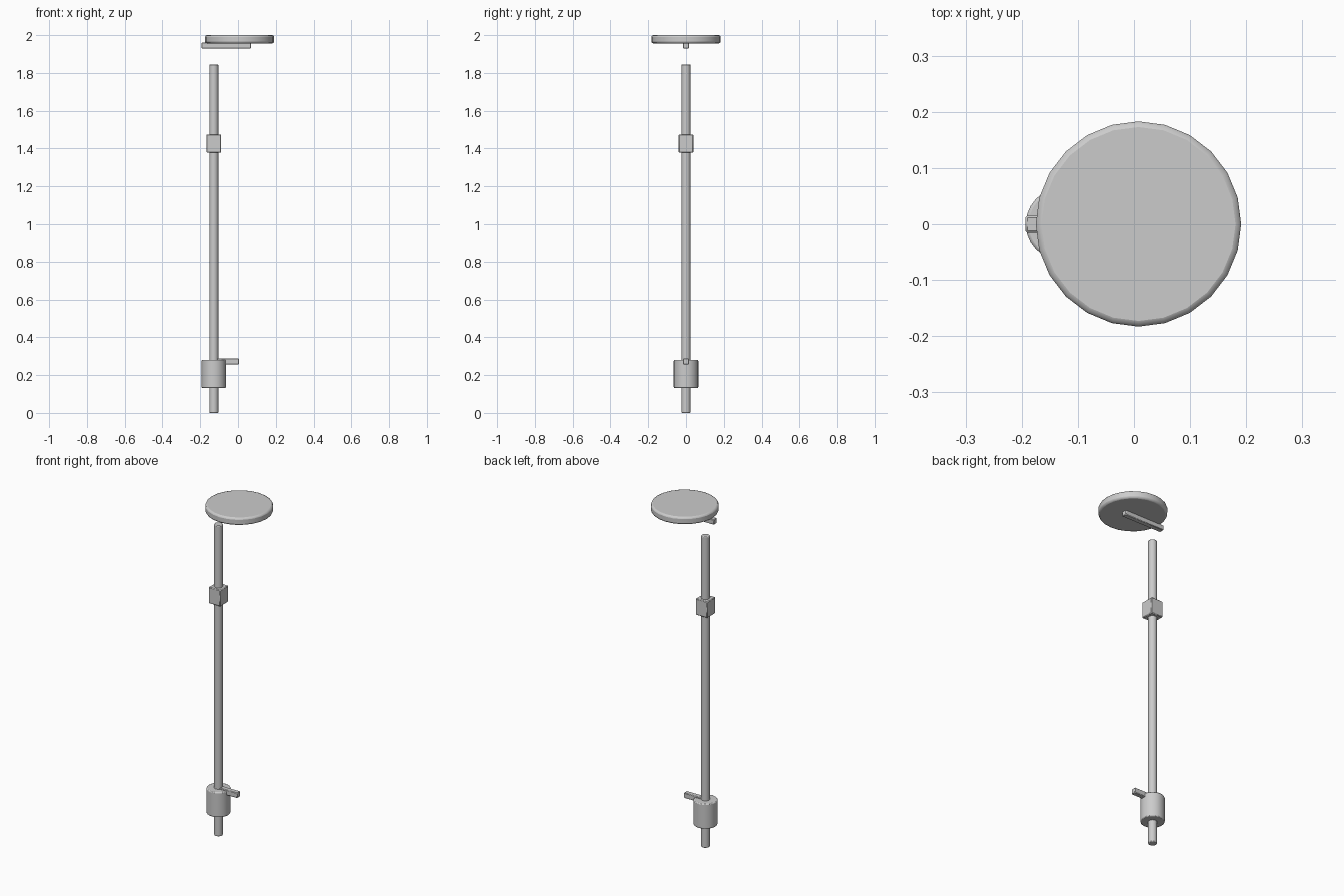
import bpy, math

if "Cube" in bpy.data.objects:
    bpy.data.objects.remove(bpy.data.objects["Cube"], do_unlink=True)

grey = bpy.data.materials.new("plain grey")
grey.use_nodes = True
color = (0.6, 0.6, 0.6, 1)
grey.diffuse_color = color
grey.node_tree.nodes["Principled BSDF"].inputs["Base Color"].default_value = color

POLE_X = -0.128


def finish(name, bevel, segments=2):
    """Name, colour, bevel and smooth the active object."""
    ob = bpy.context.object
    ob.name = name
    ob.data.materials.append(grey)
    mod = ob.modifiers.new("Soft edges", "BEVEL")
    mod.width = bevel
    mod.segments = segments
    mod.limit_method = "ANGLE"
    mod.angle_limit = math.radians(40)
    bpy.ops.object.shade_smooth_by_angle(angle=math.radians(35))
    return ob


def cylinder(name, x, radius, bottom, top, sides, bevel):
    bpy.ops.mesh.primitive_cylinder_add(
        vertices=sides, radius=radius, depth=top - bottom,
        location=(x, 0, (bottom + top) / 2))
    return finish(name, bevel)


def box(name, x0, x1, half_y, bottom, top, bevel):
    bpy.ops.mesh.primitive_cube_add(
        size=1, location=((x0 + x1) / 2, 0, (bottom + top) / 2))
    ob = bpy.context.object
    ob.scale = (x1 - x0, half_y * 2, top - bottom)
    bpy.ops.object.transform_apply(location=False, rotation=False, scale=True)
    return finish(name, bevel, 1)


# Upright pole with its collars
cylinder("pole", POLE_X, 0.024, 0, 1.845, 16, 0.004)
cylinder("lower_sleeve", POLE_X, 0.065, 0.132, 0.28, 24, 0.005)
box("upper_block", POLE_X - 0.039, POLE_X + 0.039, 0.039, 1.378, 1.475, 0.004)

# Side handle on the lower sleeve
box("side_handle", POLE_X, 0.005, 0.015, 0.257, 0.288, 0.003)

# Floating head: round plate and the arm below it
box("head_arm", -0.193, 0.069, 0.015, 1.93, 1.96, 0.003)
cylinder("head_disc", 0.008, 0.183, 1.956, 2.0, 24, 0.01)
